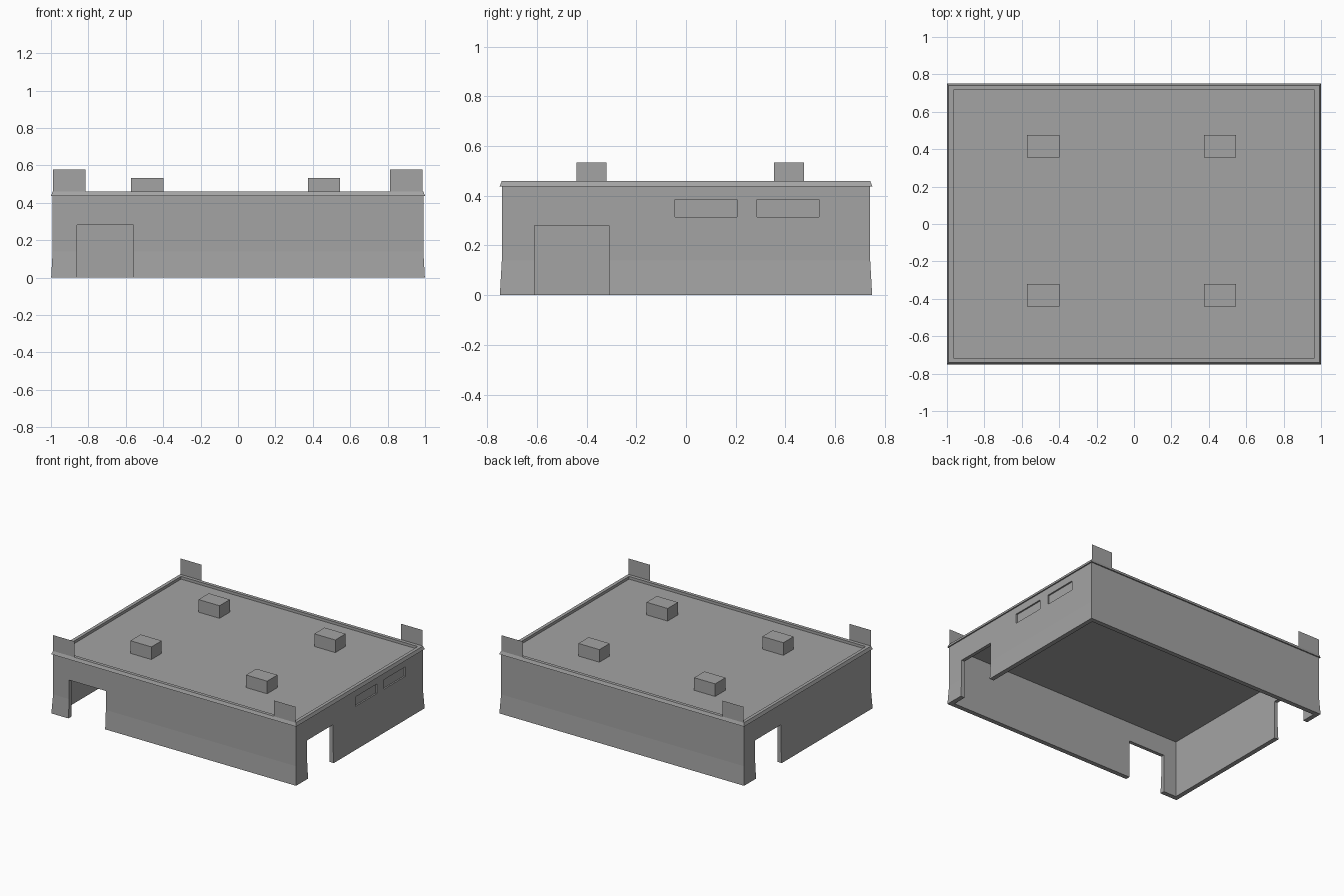
import bpy, bmesh

if "Cube" in bpy.data.objects:
    bpy.data.objects.remove(bpy.data.objects["Cube"])

grey = bpy.data.materials.new("concrete grey")
grey.diffuse_color = (0.37, 0.37, 0.37, 1)
grey.use_nodes = True
grey.node_tree.nodes["Principled BSDF"].inputs["Base Color"].default_value = grey.diffuse_color


def make(name, bm):
    bmesh.ops.recalc_face_normals(bm, faces=bm.faces)
    me = bpy.data.meshes.new(name)
    bm.to_mesh(me)
    bm.free()
    me.materials.append(grey)
    ob = bpy.data.objects.new(name, me)
    bpy.context.collection.objects.link(ob)
    return ob


def box(name, x0, x1, y0, y1, z0, z1):
    bm = bmesh.new()
    bmesh.ops.create_cube(bm, size=1)
    for v in bm.verts:
        v.co = ((x0 + x1) / 2 + v.co.x * (x1 - x0),
                (y0 + y1) / 2 + v.co.y * (y1 - y0),
                (z0 + z1) / 2 + v.co.z * (z1 - z0))
    return make(name, bm)


# Building shell: (inset, z) profile from ceiling, down the inner wall,
# up the slightly flared outer wall, over the rim and onto the roof
profile = [(0.035, 0.42), (0.035, 0), (0.001, 0), (0.009, 0.14), (0.009, 0.437),
           (0, 0.437), (0.009, 0.46), (0.034, 0.46), (0.034, 0.44)]
bm = bmesh.new()
rings = [[bm.verts.new((sx * (1 - i), sy * (0.75 - i), z))
          for sx, sy in ((-1, -1), (1, -1), (1, 1), (-1, 1))] for i, z in profile]
for a, b in zip(rings, rings[1:]):
    for k in range(4):
        n = (k + 1) % 4
        bm.faces.new((a[k], a[n], b[n], b[k]))
bm.faces.new(rings[0])
bm.faces.new(rings[-1])
building = make("building_shell", bm)

# Doorways through the front, right and left walls; shallow window recesses on the right
cutters = [
    box("front_door_cutter", -0.86, -0.56, -0.85, -0.65, -0.1, 0.28),
    box("right_door_cutter", 0.9, 1.1, -0.61, -0.31, -0.1, 0.28),
    box("left_door_cutter", -1.1, -0.9, 0.31, 0.61, -0.1, 0.28),
    box("window_cutter_1", 0.98, 1.1, -0.045, 0.205, 0.315, 0.385),
    box("window_cutter_2", 0.98, 1.1, 0.285, 0.535, 0.315, 0.385),
]
bpy.context.view_layer.objects.active = building
for c in cutters:
    c.hide_render = True
    mod = building.modifiers.new(c.name, 'BOOLEAN')
    mod.operation = 'DIFFERENCE'
    mod.solver = 'EXACT'
    mod.object = c
    bpy.ops.object.modifier_apply(modifier=mod.name)
    bpy.data.objects.remove(c)

# Roof vents
for x in (-0.485, 0.46):
    for y in (-0.38, 0.415):
        box("roof_vent", x - 0.086, x + 0.086, y - 0.06, y + 0.06, 0.435, 0.533)

# Corner sign panels: flat sheets standing on the rim
for x0, x1 in ((-0.99, -0.815), (0.812, 0.987)):
    for y in (-0.741, 0.741):
        bm = bmesh.new()
        bm.faces.new([bm.verts.new(p) for p in
                      ((x0, y, 0.455), (x1, y, 0.455), (x1, y, 0.577), (x0, y, 0.577))])
        make("corner_panel", bm)
